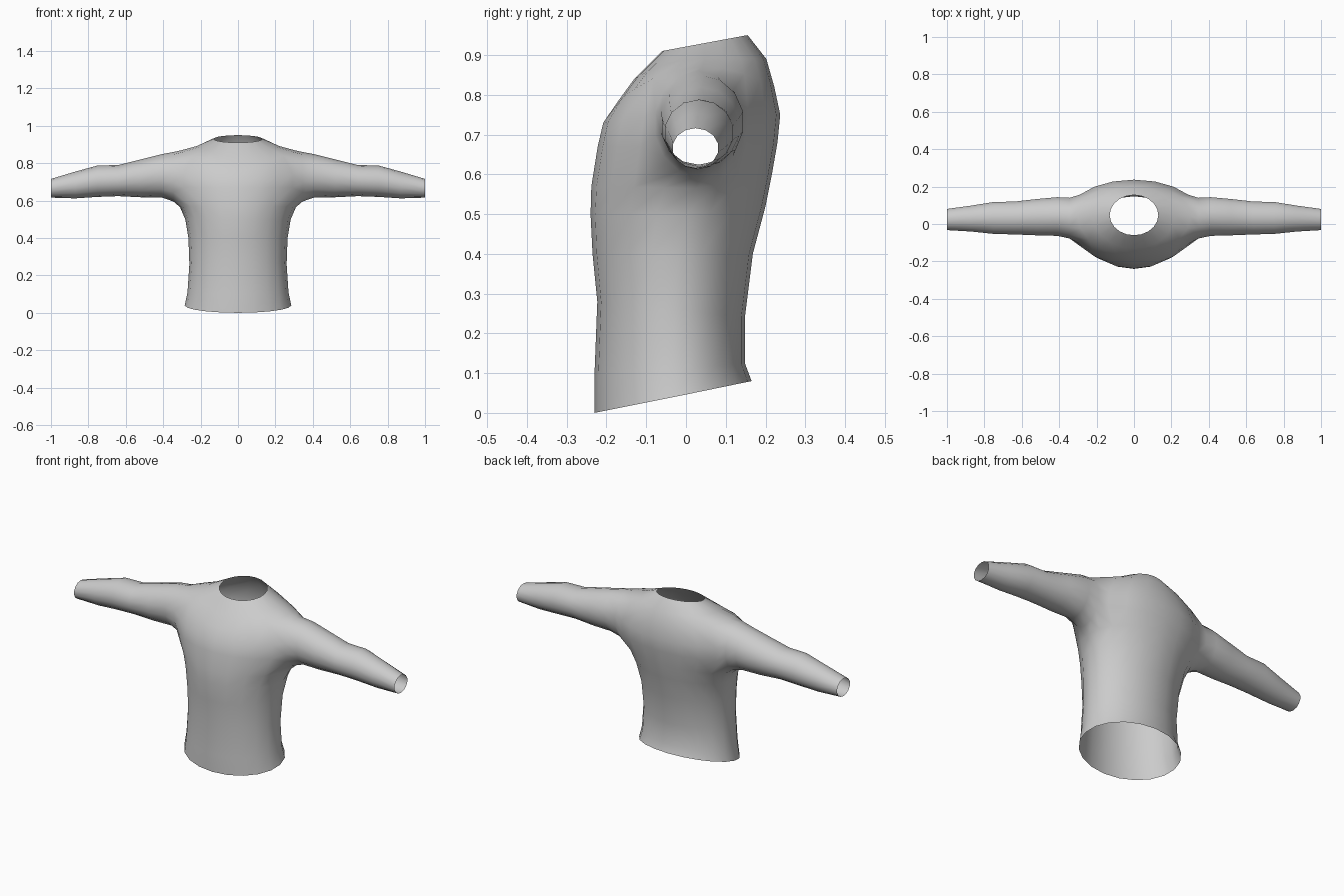
import bpy, bmesh
from math import sin, cos, pi, radians

cube = bpy.data.objects.get("Cube")
if cube:
    bpy.data.objects.remove(cube)

# Torso rings: front y, front z, back y, back z, side x, side y, side z
TORSO = [
    (-.23, 0, .165, .08, .285, -.03, .04),
    (-.23, .1, .148, .125, .27, -.03, .11),
    (-.223, .28, .148, .24, .26, -.03, .26),
    (-.235, .4, .168, .4, .265, -.02, .4),
    (-.24, .5, .2, .52, .282, .0, .5),
    (-.238, .57, .216, .6, .31, .025, .565),
    (-.222, .67, .23, .68, .36, .035, .67),
    (-.208, .73, .237, .75, .36, .04, .75),
    (-.17, .785, .222, .82, .30, .04, .87),
    (-.13, .84, .202, .89, .22, .045, .892),
    (-.06, .91, .155, .95, .13, .0475, .93),
]
# Sleeve rings: x, front y, back y, bottom z, top z
SLEEVE = [
    (.345, -.08, .143, .595, .86),
    (.41, -.066, .146, .618, .848),
    (.52, -.063, .136, .618, .82),
    (.64, -.058, .122, .624, .79),
    (.75, -.055, .12, .62, .788),
    (.87, -.042, .1, .612, .755),
    (1.0, -.034, .082, .616, .716),
]
HALF = 5                # columns from the side seam to the centre line
LOW, HIGH, ARM = 5, 8, 2  # armhole rows and half width in columns

bm = bmesh.new()

# Half torso as a grid of columns and rings
grid = {}
for r, (fy, fz, by, bz, sx, sy, sz) in enumerate(TORSO):
    for c in range(-HALF, HALF + 1):
        a = c * pi / 2 / HALF
        ey, ez = (fy, fz) if c < 0 else (by, bz)
        s = abs(sin(a))
        blend = s * s if r in (6, 7, 8, 9) else s
        grid[r, c] = bm.verts.new((sx * cos(a) if abs(c) < HALF else 0,
                                   sy + (ey - sy) * s,
                                   sz + (ez - sz) * blend))
for r in range(len(TORSO) - 1):
    for c in range(-HALF, HALF):
        if LOW <= r < HIGH and -ARM <= c < ARM:
            continue    # armhole
        bm.faces.new((grid[r, c], grid[r, c + 1], grid[r + 1, c + 1], grid[r + 1, c]))

# Armhole edge, starting under the arm and running towards the back
loop = [(LOW, c) for c in range(0, ARM)]
loop += [(r, ARM) for r in range(LOW, HIGH)]
loop += [(HIGH, c) for c in range(ARM, -ARM, -1)]
loop += [(r, -ARM) for r in range(HIGH, LOW, -1)]
loop += [(LOW, c) for c in range(-ARM, 0)]
ring = [grid[k] for k in loop]
n = len(ring)

# Sleeve grown out of the armhole
for x, fy, by, z0, z1 in SLEEVE:
    new = []
    for k in range(n):
        a = 2 * pi * k / n - pi / 2
        new.append(bm.verts.new((x, (fy + by) / 2 + (by - fy) / 2 * cos(a),
                                 (z0 + z1) / 2 + (z1 - z0) / 2 * sin(a))))
    for k in range(n):
        j = (k + 1) % n
        bm.faces.new((ring[k], ring[j], new[j], new[k]))
    ring = new

mesh = bpy.data.meshes.new("sweater")
bm.to_mesh(mesh)
bm.free()
sweater = bpy.data.objects.new("sweater", mesh)
bpy.context.collection.objects.link(sweater)

# Other half
mirror = sweater.modifiers.new("mirror", 'MIRROR')
mirror.use_clip = True
mirror.merge_threshold = .001

# Plain grey knit
grey = bpy.data.materials.new("grey fabric")
grey.use_nodes = True
colour = (.6, .6, .6, 1)
grey.diffuse_color = colour
grey.node_tree.nodes["Principled BSDF"].inputs["Base Color"].default_value = colour
mesh.materials.append(grey)

bpy.context.view_layer.objects.active = sweater
sweater.select_set(True)
bpy.ops.object.shade_smooth_by_angle(angle=radians(60))
